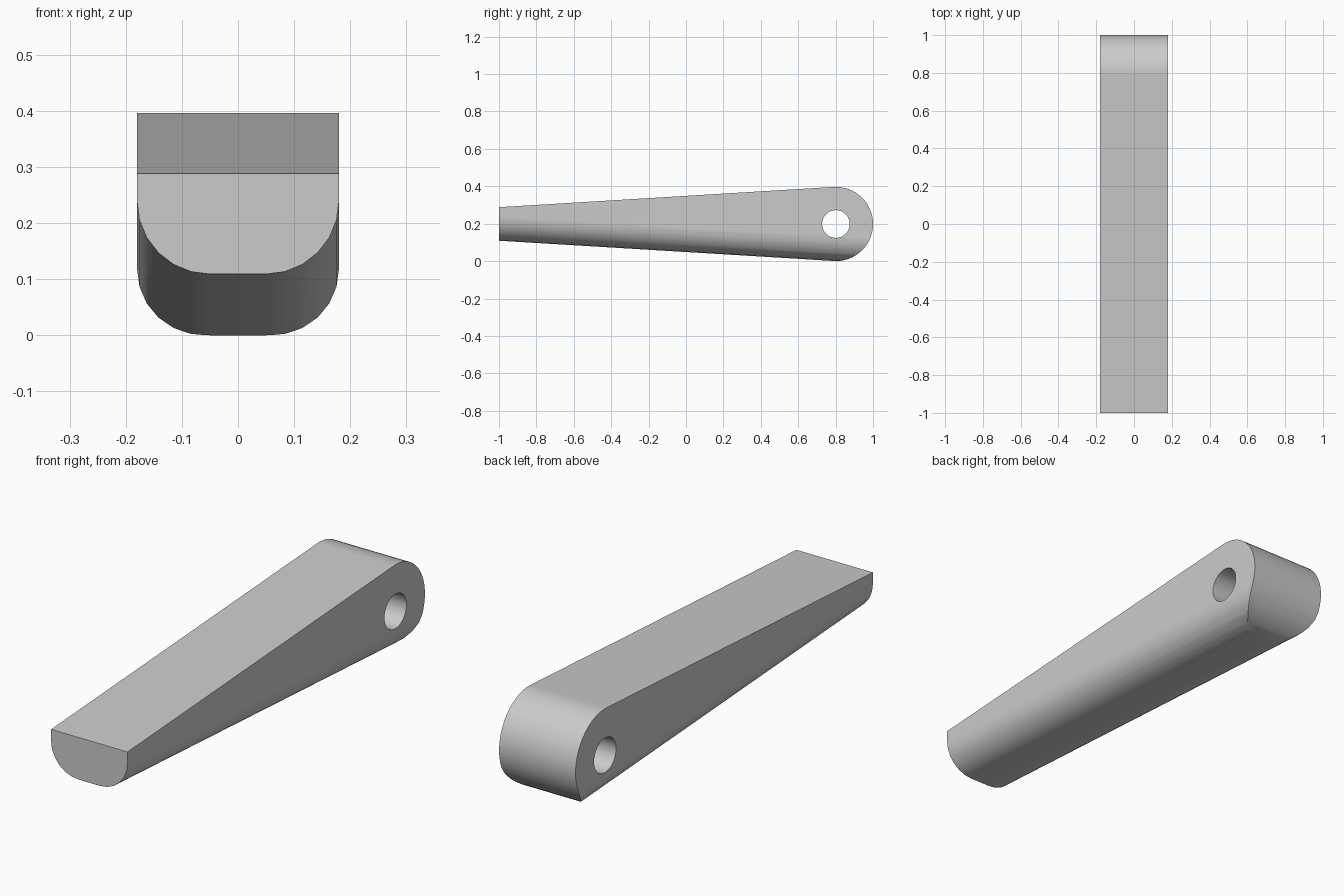
import bpy, bmesh
from math import sin, cos, tan, radians, pi
from mathutils import Vector

cube = bpy.data.objects.get("Cube")
if cube:
    bpy.data.objects.remove(cube)

HALF_W, FILLET = 0.18, 0.13          # half width, rounding of the underside
R, CY, CZ = 0.1985, 0.8015, 0.1985   # rounded end: radius and centre
HOLE_R = 0.074
TAPER = radians(3.46)                # slope of the top and bottom faces


def arc(cx, cy, r, start, end, steps):
    """Points on a circular arc, angles in degrees."""
    angles = [radians(start + (end - start) * i / steps) for i in range(steps + 1)]
    return [(cx + r * cos(a), cy + r * sin(a)) for a in angles]


def prism(name, start, end):
    """Solid between two matching loops of points."""
    bm = bmesh.new()
    a = [bm.verts.new(p) for p in start]
    b = [bm.verts.new(p) for p in end]
    bm.faces.new(a)
    bm.faces.new(b[::-1])
    for i in range(len(a)):
        j = (i + 1) % len(a)
        bm.faces.new((a[i], b[i], b[j], a[j]))
    bmesh.ops.recalc_face_normals(bm, faces=bm.faces)
    mesh = bpy.data.meshes.new(name)
    bm.to_mesh(mesh)
    bm.free()
    obj = bpy.data.objects.new(name, mesh)
    bpy.context.collection.objects.link(obj)
    return obj


def side_prism(name, profile, half):
    """Extrude a (y, z) profile across the width."""
    return prism(name, [(-half, y, z) for y, z in profile],
                 [(half, y, z) for y, z in profile])


def cut(target, cutter, operation):
    cutter.hide_render = True
    mod = target.modifiers.new(operation.title(), 'BOOLEAN')
    mod.operation, mod.solver, mod.object = operation, 'EXACT', cutter
    bpy.ops.object.select_all(action='DESELECT')
    bpy.context.view_layer.objects.active = target
    target.select_set(True)
    bpy.ops.object.modifier_apply(modifier=mod.name)
    bpy.data.objects.remove(cutter)


def height(y):
    """Half height of the tapered body at y."""
    return R / cos(TAPER) + (y - CY) * tan(TAPER)


# Side outline: sloping top and a round end, open below for the trough section
top_angle = 90 + 3.46
outline = [(-1, -0.3), (-1, CZ + height(-1))]
outline += arc(CY, CZ, R, top_angle, -97, 30)
outline.append((outline[-1][0], -0.3))
lever = side_prism("tapered_lever", outline, 0.4)

# Rounded-bottom section that follows the slope of the underside
inner = HALF_W - FILLET
section = [(HALF_W, 0.8)] + arc(inner, FILLET, FILLET, 0, -90, 6)
section += [(-x, z) for x, z in reversed(section)]


def section_at(y):
    base = CZ - height(y) + 0.0006
    return [(x, y, base + z) for x, z in section]


cut(lever, prism("rounded_section", section_at(-1.2), section_at(1.2)), 'INTERSECT')

# Pivot hole through the thick end
hole = arc(CY, CZ, HOLE_R, 0, 360, 32)[:-1]
cut(lever, side_prism("pivot_hole", hole, 0.5), 'DIFFERENCE')

# Material
grey = bpy.data.materials.new("plain grey")
grey.use_nodes = True
colour = (0.6, 0.6, 0.6, 1)
grey.diffuse_color = colour
grey.node_tree.nodes["Principled BSDF"].inputs["Base Color"].default_value = colour
lever.data.materials.clear()
lever.data.materials.append(grey)
for face in lever.data.polygons:
    face.material_index = 0

# Smooth rounded surfaces with crisp edges
bpy.ops.object.select_all(action='DESELECT')
lever.select_set(True)
bpy.context.view_layer.objects.active = lever
bpy.ops.object.shade_smooth_by_angle(angle=radians(30))
weighted = lever.modifiers.new("Weighted Normal", 'WEIGHTED_NORMAL')
weighted.keep_sharp = True
